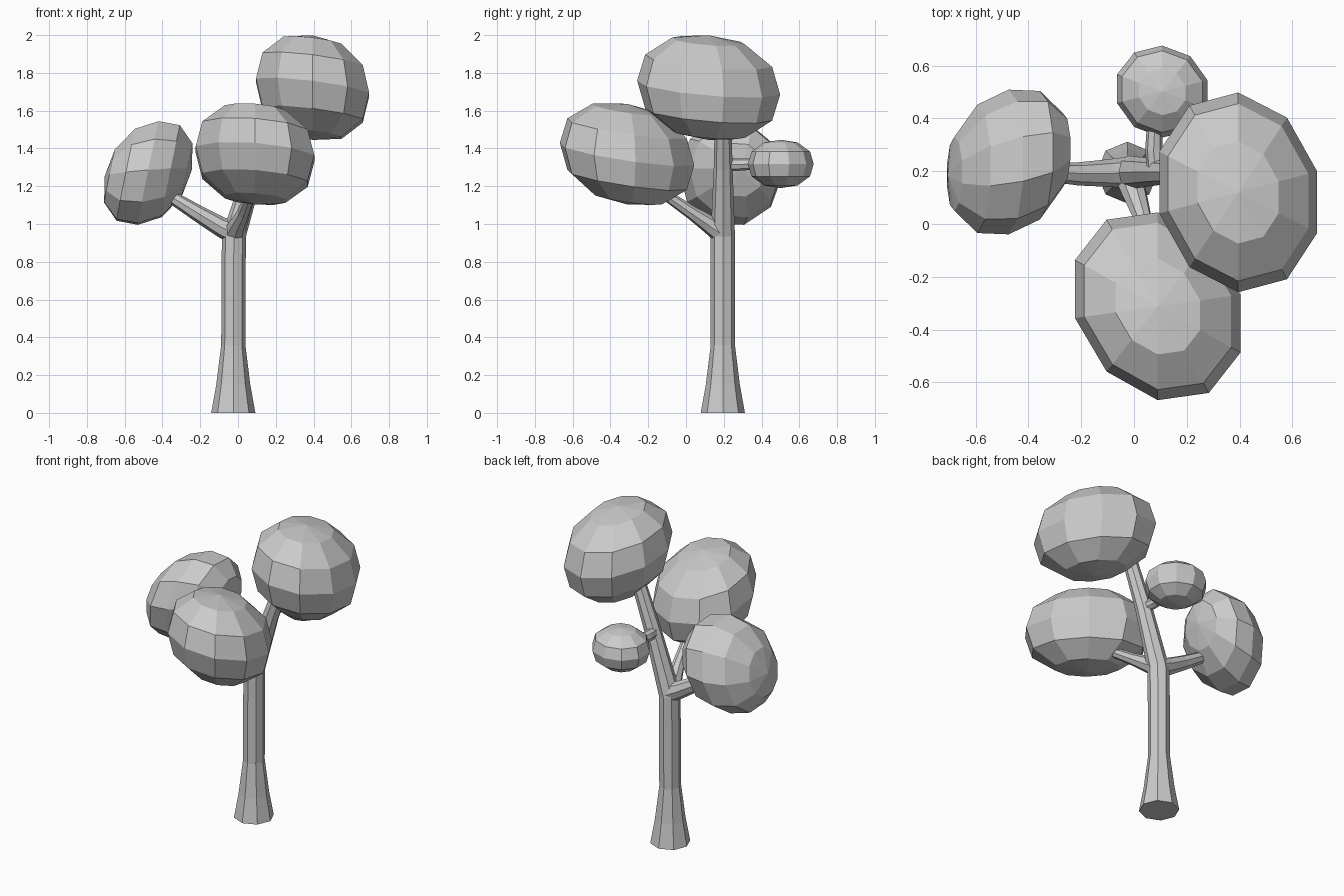
import bpy, bmesh
from math import pi, sin, cos
from mathutils import Vector, Matrix

if "Cube" in bpy.data.objects:
    bpy.data.objects.remove(bpy.data.objects["Cube"])

UP = Vector((0, 0, 1))


def finish(name, bm):
    bmesh.ops.recalc_face_normals(bm, faces=bm.faces)
    me = bpy.data.meshes.new(name)
    bm.to_mesh(me)
    bm.free()
    bpy.context.collection.objects.link(bpy.data.objects.new(name, me))


def limb(name, path, sides=8):
    """Faceted tapering tube through (x, y, z, radius) points."""
    bm = bmesh.new()
    pts = [Vector(p[:3]) for p in path]
    rings = []
    for i, p in enumerate(pts):
        d = pts[min(i + 1, len(pts) - 1)] - pts[max(i - 1, 0)]
        if i == 0 and pts[0].z == 0:
            d = UP
        q = UP.rotation_difference(d.normalized())
        r = path[i][3]
        rings.append([bm.verts.new(p + q @ Vector((r * cos(2 * pi * k / sides), r * sin(2 * pi * k / sides), 0)))
                      for k in range(sides)])
    for a, b in zip(rings, rings[1:]):
        for k in range(sides):
            n = (k + 1) % sides
            bm.faces.new((a[k], a[n], b[n], b[k]))
    bm.faces.new(rings[0])
    bm.faces.new(rings[-1])
    finish(name, bm)


def clump(name, centre, half, shear, pole=UP, power=2.2, grow=1.015):
    """Skewed low-poly ball: half extents, and shear terms (xy, xz, yz)."""
    hx, hy, hz = half
    xy, xz, yz = shear
    # lower triangular map whose image of a unit ball has these extents
    l21, l31 = xy / hx, xz / hx
    l22 = (hy * hy - l21 * l21) ** 0.5
    l32 = (yz - l21 * l31) / l22
    l33 = (hz * hz - l31 * l31 - l32 * l32) ** 0.5
    skew = Matrix(((hx, 0, 0), (l21, l22, 0), (l31, l32, l33)))
    turn = UP.rotation_difference(Vector(pole).normalized()).to_matrix()
    bm = bmesh.new()
    bmesh.ops.create_uvsphere(bm, u_segments=10, v_segments=6, radius=1)
    for v in bm.verts:
        rho = (v.co.x ** 2 + v.co.y ** 2) ** 0.5
        p = v.co / (rho ** power + abs(v.co.z) ** power) ** (1 / power)
        v.co = Vector(centre) + skew @ (turn @ p) * grow
    finish(name, bm)


# trunk with flared foot and leaning upper part
limb("trunk", [(-.025, .195, 0, .117), (-.025, .195, .15, .09), (-.025, .195, .36, .064),
               (-.022, .195, .94, .064), (.09, .197, 1.3, .05), (.2, .195, 1.6, .042)])

# branches
limb("left_branch", [(-.02, .195, .95, .06), (-.1, .193, .99, .052),
                     (-.21, .19, 1.055, .044), (-.38, .2, 1.16, .032)])
limb("front_branch", [(-.02, .195, .95, .06), (0, .12, 1.0, .048),
                      (.03, .03, 1.06, .036), (.07, -.13, 1.17, .028)])
limb("back_branch", [(.085, .2, 1.31, .035), (.075, .28, 1.315, .033), (.08, .42, 1.32, .028)])

# foliage
clump("left_foliage", (-.475, .235, 1.27), (.235, .275, .28), (.012, .02, 0), pole=(-1, 0, .25))
clump("front_foliage", (.09, -.312, 1.37), (.325, .357, .27), (-.022, -.008, -.019))
clump("back_foliage", (.107, .502, 1.318), (.178, .172, .126), (-.002, 0, 0))
clump("top_foliage", (.395, .12, 1.722), (.31, .375, .278), (-.012, -.012, -.012))
